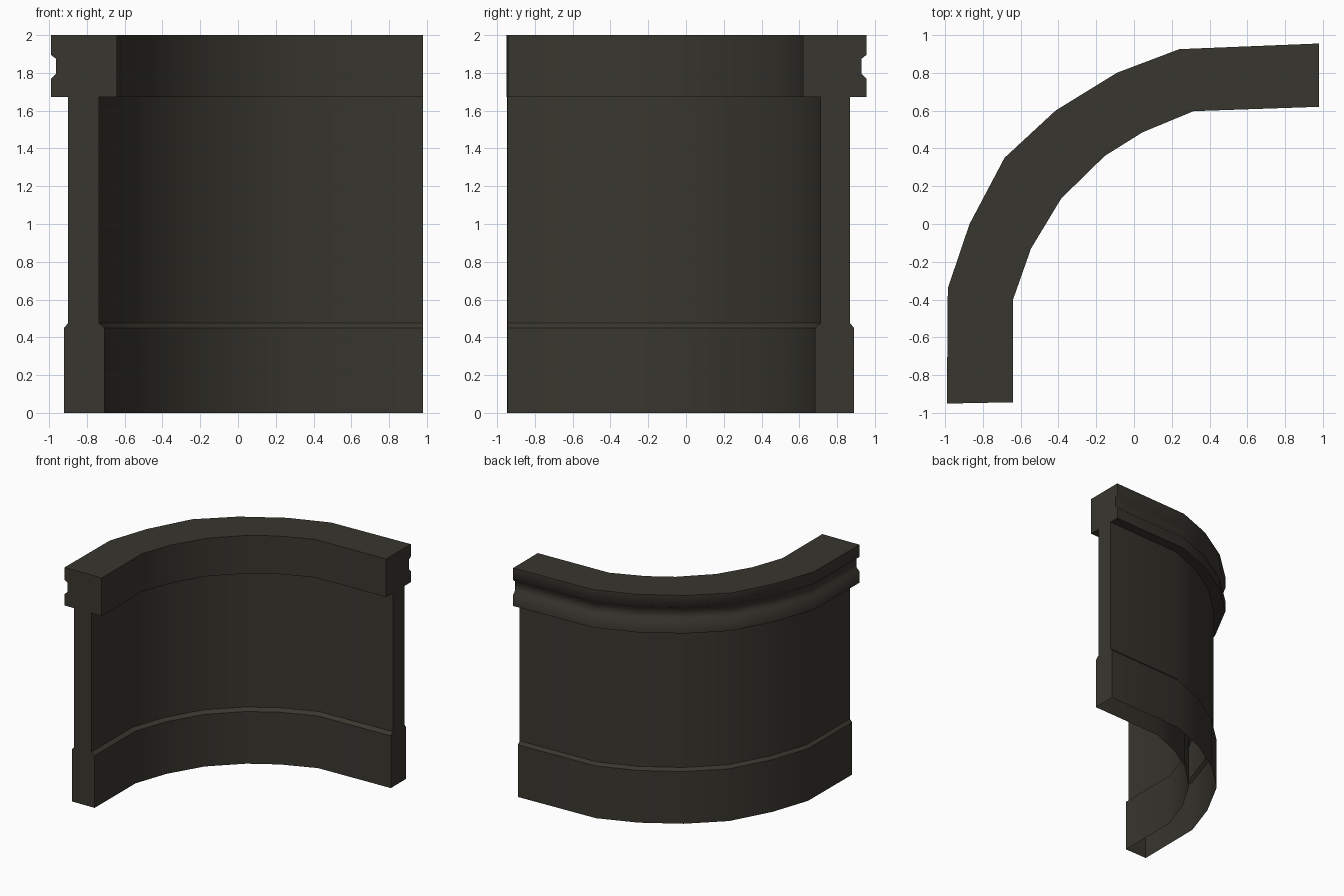
import bpy, bmesh, math

if "Cube" in bpy.data.objects:
    bpy.data.objects.remove(bpy.data.objects["Cube"])

# One dark olive-grey stone colour
stone = bpy.data.materials.new("dark_stone")
stone.diffuse_color = (0.040, 0.037, 0.028, 1)
stone.use_nodes = True
stone.node_tree.nodes["Principled BSDF"].inputs["Base Color"].default_value = stone.diffuse_color

# Plan stations of the curved wall: outer and inner edge of the coping
outer = [(-0.99, -0.95), (-0.985, -0.34), (-0.87, 0.0), (-0.685, 0.35),
         (-0.415, 0.60), (-0.09, 0.80), (0.24, 0.925), (0.98, 0.955)]
inner = [(-0.64, -0.943), (-0.64, -0.40), (-0.545, -0.13), (-0.385, 0.135),
         (-0.155, 0.36), (0.045, 0.485), (0.315, 0.597), (0.98, 0.62)]


def sweep(name, profile, smooth_angle):
    """Sweep an open (t, z) profile; t runs from outer (0) to inner (1)."""
    bm = bmesh.new()
    rings = []
    for (ox, oy), (ix, iy) in zip(outer, inner):
        rings.append([bm.verts.new((ox + (ix - ox) * t, oy + (iy - oy) * t, z))
                      for t, z in profile])
    for a, b in zip(rings, rings[1:]):
        for i in range(len(profile) - 1):
            bm.faces.new((a[i], b[i], b[i + 1], a[i + 1]))
    # end faces
    bm.faces.new(rings[0])
    bm.faces.new(rings[-1][::-1])
    bmesh.ops.recalc_face_normals(bm, faces=bm.faces[:])
    # make sure the outside faces out: the first face belongs to the outer side
    bm.faces.ensure_lookup_table()
    f = max(bm.faces, key=lambda q: q.calc_center_median().x)
    if f.normal.x < 0:
        bmesh.ops.reverse_faces(bm, faces=bm.faces[:])
    for f in bm.faces:
        f.smooth = True
    me = bpy.data.meshes.new(name)
    bm.to_mesh(me)
    bm.free()
    me.set_sharp_from_angle(angle=math.radians(smooth_angle))
    me.materials.append(stone)
    ob = bpy.data.objects.new(name, me)
    bpy.context.collection.objects.link(ob)


# Wall with chamfered plinth, open underneath
sweep("wall_and_plinth",
      [(0.195, 0), (0.195, 0.45), (0.26, 0.475), (0.26, 1.672),
       (0.725, 1.672), (0.725, 0.475), (0.81, 0.45), (0.81, 0)], 35)

# Coping with a groove round its outer side
sweep("coping",
      [(0.26, 1.672), (0, 1.672), (0, 1.77), (0.075, 1.795), (0.075, 1.875),
       (0, 1.895), (0, 2.0), (1, 2.0), (1, 1.672), (0.725, 1.672)], 80)
